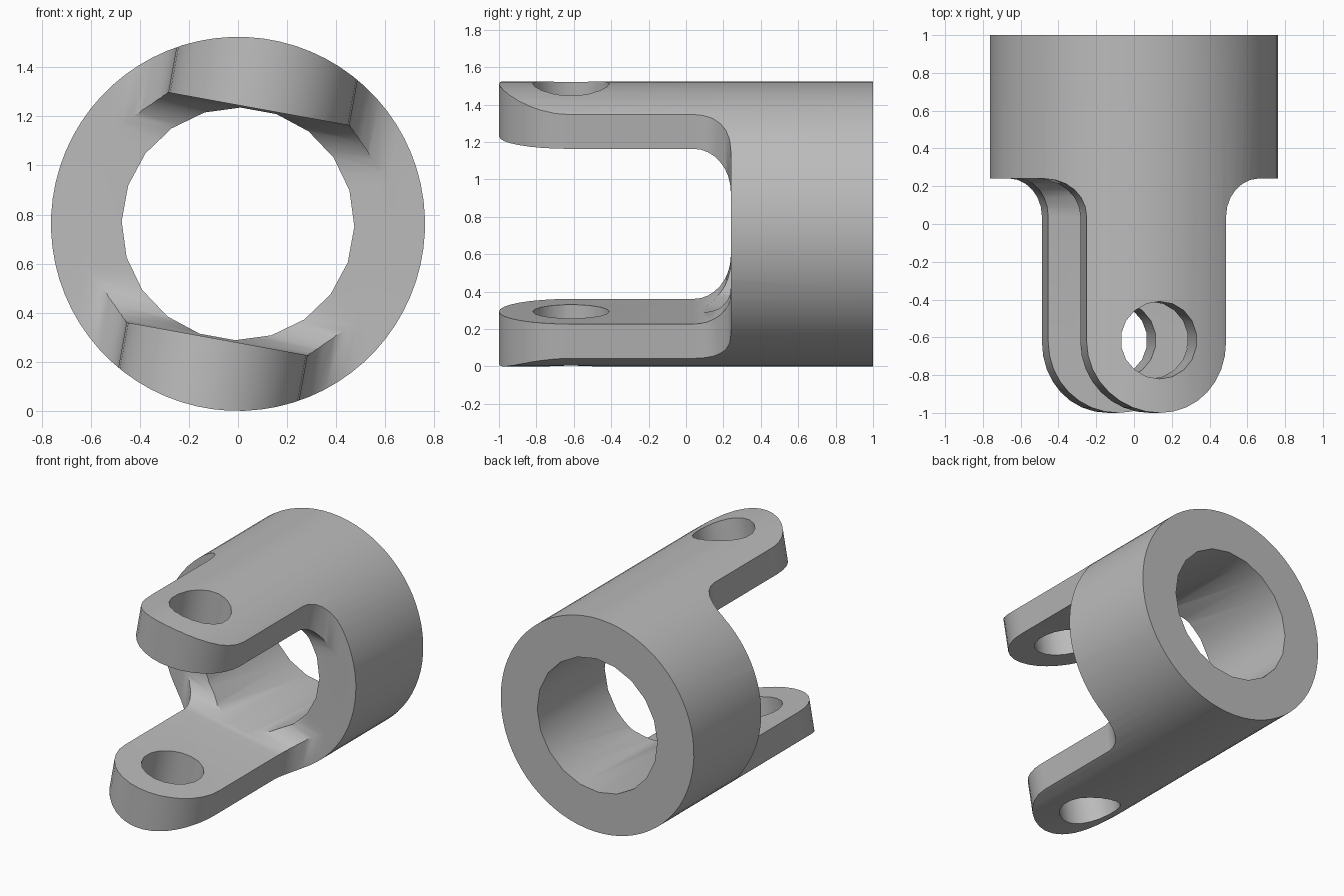
import bpy, bmesh
from math import sin, cos, pi, radians
from mathutils import Matrix, Vector

if "Cube" in bpy.data.objects:
    bpy.data.objects.remove(bpy.data.objects["Cube"])

R_OUT, R_BORE = 0.762, 0.474
SLOT, SHOULDER, FILLET = 0.476, 0.24, 0.2
LUG, EYE_Y, EYE_R = 0.375, -0.625, 0.205
TWIST = radians(10.3)


def arc(cx, cy, r, start, end, n):
    angles = [radians(start + (end - start) * i / n) for i in range(n + 1)]
    return [(cx + r * cos(a), cy + r * sin(a)) for a in angles]


def prism(name, points, axis, low, high):
    """Extrude a closed 2D outline along the named axis."""
    place = {"x": lambda p, d: (d, p[1], p[0]),
             "y": lambda p, d: (p[0], d, p[1]),
             "z": lambda p, d: (p[0], p[1], d)}[axis]
    bm = bmesh.new()
    face = bm.faces.new([bm.verts.new(place(p, low)) for p in points])
    ext = bmesh.ops.extrude_face_region(bm, geom=[face])
    shift = Vector(place((0, 0), high - low))
    bmesh.ops.translate(bm, vec=shift,
                        verts=[v for v in ext["geom"] if isinstance(v, bmesh.types.BMVert)])
    bmesh.ops.recalc_face_normals(bm, faces=bm.faces[:])
    mesh = bpy.data.meshes.new(name)
    bm.to_mesh(mesh)
    bm.free()
    obj = bpy.data.objects.new(name, mesh)
    bpy.context.collection.objects.link(obj)
    return obj


def circle(r, n, cx=0, cy=0):
    return arc(cx, cy, r, 180 / n, 360 + 180 / n, n)[:-1]


def carve(target, tool, operation):
    """Apply a boolean and discard its tool."""
    mod = target.modifiers.new(tool.name, "BOOLEAN")
    mod.object, mod.operation, mod.solver = tool, operation, "EXACT"
    bpy.context.view_layer.objects.active = target
    bpy.ops.object.modifier_apply(modifier=mod.name)
    bpy.data.objects.remove(tool)


# Round blank for the whole yoke
yoke = prism("yoke", circle(R_OUT, 72), "y", -1.1, 1)

# Plan outline: wide sleeve, filleted shoulders, round lug ends
right = arc(0, EYE_Y, LUG, -90, 0, 8)
right += arc(LUG + FILLET, SHOULDER - FILLET, FILLET, 180, 90, 6)
right += [(1, SHOULDER), (1, 1.1)]
left = [(-x, y) for x, y in reversed(right[1:])]
carve(yoke, prism("plan_cutter", right + left, "z", -1, 1), "INTERSECT")

# Slot between the lugs with rounded inner corners
top = arc(SLOT - FILLET, SHOULDER - FILLET, FILLET, 0, 90, 8)
slot = [(SLOT, -1.3)] + top
slot += [(-v, y) for v, y in reversed(slot)]
carve(yoke, prism("slot_cutter", slot, "x", -1.2, 1.2), "DIFFERENCE")

# Sleeve bore and cross pin holes
carve(yoke, prism("bore_cutter", circle(R_BORE, 20), "y", -1.4, 1.4), "DIFFERENCE")
carve(yoke, prism("pin_cutter", circle(EYE_R, 18, 0, EYE_Y + 0.01), "z", -1.3, 1.3), "DIFFERENCE")

# Twist about the sleeve axis and rest on the ground
yoke.data.transform(Matrix.Translation((0, 0, R_OUT)) @ Matrix.Rotation(TWIST, 4, "Y"))

# Plain grey metal
grey = bpy.data.materials.new("plain_grey")
grey.use_nodes = True
colour = (0.5, 0.5, 0.5, 1)
grey.diffuse_color = colour
grey.node_tree.nodes["Principled BSDF"].inputs["Base Color"].default_value = colour
yoke.data.materials.clear()
yoke.data.materials.append(grey)
for poly in yoke.data.polygons:
    poly.material_index = 0

bpy.ops.object.select_all(action="DESELECT")
yoke.select_set(True)
bpy.context.view_layer.objects.active = yoke
bpy.ops.object.shade_smooth_by_angle(angle=radians(35))
